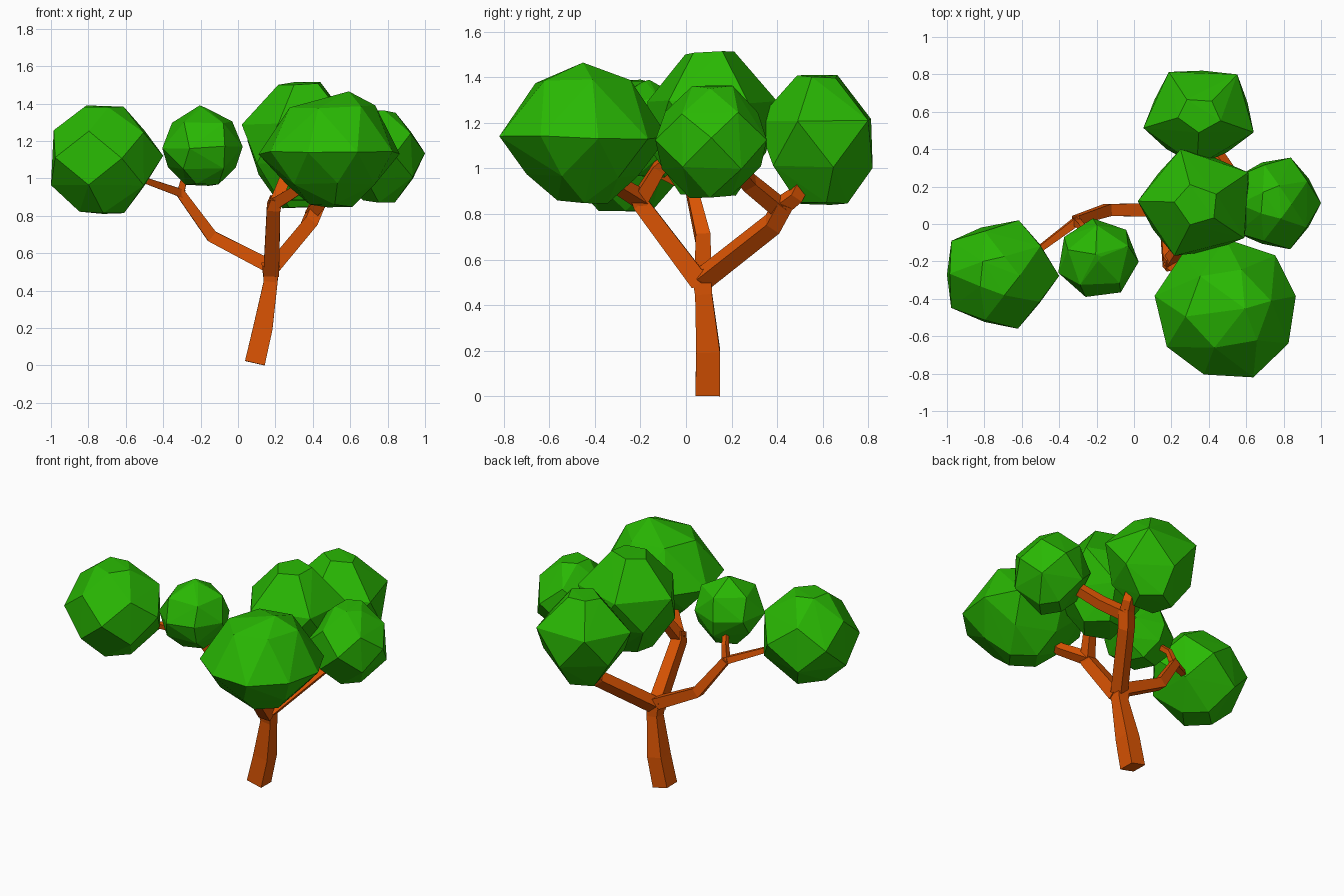
import bpy, bmesh, random
from math import sin, cos, tau, radians
from mathutils import Vector

random.seed(4)
cube = bpy.data.objects.get("Cube")
if cube:
    bpy.data.objects.remove(cube, do_unlink=True)


def make_material(name, colour):
    mat = bpy.data.materials.new(name)
    mat.use_nodes = True
    mat.diffuse_color = (*colour, 1)
    mat.node_tree.nodes["Principled BSDF"].inputs["Base Color"].default_value = (*colour, 1)
    return mat


LEAF = make_material("leaf green", (0.022, 0.48, 0.001))
BARK = make_material("orange bark", (0.72, 0.09, 0.001))


def finish(bm, name, mat):
    bmesh.ops.recalc_face_normals(bm, faces=bm.faces)
    mesh = bpy.data.meshes.new(name)
    bm.to_mesh(mesh)
    bm.free()
    mesh.materials.append(mat)
    obj = bpy.data.objects.new(name, mesh)
    bpy.context.collection.objects.link(obj)
    return obj


def limb(name, *stations):
    """Square tapering limb through stations of (x, y, z, half width)."""
    bm = bmesh.new()
    points = [Vector(s[:3]) for s in stations]
    rings = []
    for i, p in enumerate(points):
        ahead = points[min(i + 1, len(points) - 1)]
        behind = points[max(i - 1, 0)]
        along = (ahead - behind).normalized()
        # Keep the section square to the world axes
        if i == 0:
            u = Vector((0, 1, 0)) if abs(along.y) < 0.75 else Vector((1, 0, 0))
        u = (u - along * u.dot(along)).normalized()
        v = along.cross(u)
        w = stations[i][3]
        rings.append([bm.verts.new(p + u * a * w + v * b * w)
                      for a, b in ((1, 1), (-1, 1), (-1, -1), (1, -1))])
    for low, high in zip(rings, rings[1:]):
        for k in range(4):
            n = (k + 1) % 4
            bm.faces.new((low[k], low[n], high[n], high[k]))
    bm.faces.new(rings[0])
    bm.faces.new(rings[-1])
    return finish(bm, name, BARK)


def foliage(name, low, high, phase, rings, jitter=0.03):
    """Faceted clump: hull of vertex rings (height, radius, count, turn) fitted to a box."""
    pts = []
    for z, r, count, turn in rings:
        for k in range(count):
            a = radians(phase) + tau * (k + turn) / count
            wobble = Vector([random.uniform(-jitter, jitter) for _ in range(3)])
            pts.append(Vector((r * cos(a), r * sin(a), z)) + wobble)
    for axis in range(3):
        least = min(p[axis] for p in pts)
        span = max(p[axis] for p in pts) - least
        for p in pts:
            p[axis] = low[axis] + (p[axis] - least) / span * (high[axis] - low[axis])
    bm = bmesh.new()
    for p in pts:
        bm.verts.new(p)
    hull = bmesh.ops.convex_hull(bm, input=bm.verts)
    loose = [g for g in hull["geom_interior"] if isinstance(g, bmesh.types.BMVert)]
    bmesh.ops.delete(bm, geom=loose, context="VERTS")
    return finish(bm, name, LEAF)


# Trunk and three main limbs
limb("trunk", (0.09, 0.095, 0.012, 0.054), (0.133, 0.097, 0.2, 0.052),
     (0.175, 0.077, 0.45, 0.037), (0.172, 0.066, 0.555, 0.046))
limb("right_limb", (0.17, 0.075, 0.53, 0.037), (-0.14, 0.075, 0.69, 0.032),
     (-0.31, 0.02, 0.925, 0.024))
limb("front_limb", (0.178, 0.06, 0.5, 0.042), (0.19, -0.2, 0.845, 0.036),
     (0.205, -0.22, 0.89, 0.032))
limb("back_limb", (0.18, 0.075, 0.515, 0.038), (0.38, 0.38, 0.755, 0.037),
     (0.42, 0.43, 0.85, 0.036))

# Twigs reaching into the clumps
limb("far_right_twig", (-0.3, 0.02, 0.92, 0.022), (-0.5, -0.13, 0.99, 0.016),
     (-0.66, -0.25, 1.05, 0.014))
limb("near_right_twig", (-0.31, 0.015, 0.91, 0.02), (-0.285, -0.01, 1.01, 0.016),
     (-0.22, -0.11, 1.1, 0.014))
limb("front_twig", (0.19, -0.19, 0.86, 0.032), (0.32, -0.32, 0.94, 0.028),
     (0.4, -0.4, 1.05, 0.026))
limb("centre_twig", (0.195, -0.21, 0.85, 0.034), (0.25, -0.12, 1.0, 0.028),
     (0.3, 0.0, 1.1, 0.026))
limb("left_twig", (0.4, 0.42, 0.82, 0.034), (0.5, 0.28, 0.935, 0.032),
     (0.66, 0.17, 1.06, 0.028))
limb("back_twig", (0.4, 0.4, 0.82, 0.034), (0.44, 0.48, 0.88, 0.03),
     (0.44, 0.54, 1.0, 0.026))

# Leaf clumps: angular, round and peaked forms, and a broad lens for the front one
ANGULAR = ((0.92, 0.37, 5, 0), (0.3, 1, 5, 0), (-0.35, 0.86, 5, 0.5), (-0.9, 0.42, 5, 0.5))
ROUND = ((0.95, 0.36, 5, 0), (0.5, 0.82, 5, 0.5), (0.04, 1, 5, 0),
         (-0.45, 0.86, 5, 0.5), (-0.95, 0.36, 4, 0))
PEAKED = ((1, 0.1, 3, 0), (0.62, 0.78, 5, 0), (0, 1, 7, 0.5),
          (-0.5, 0.86, 5, 0), (-0.92, 0.42, 4, 0.5))
BROAD = ((1, 0.25, 1, 0), (0.72, 0.6, 6, 0), (-0.06, 1, 9, 0),
         (-0.6, 0.67, 6, 0.5), (-0.97, 0.28, 4, 0))
foliage("far_right_clump", (-1, -0.56, 0.81), (-0.4, 0.02, 1.39), 0, ROUND)
foliage("near_right_clump", (-0.405, -0.39, 0.96), (0.025, 0.03, 1.39), 20, PEAKED)
foliage("front_clump", (0.11, -0.82, 0.845), (0.865, -0.08, 1.465), 10, BROAD)
foliage("centre_clump", (0.02, -0.17, 0.88), (0.615, 0.4, 1.515), 33, ANGULAR)
foliage("left_clump", (0.55, -0.135, 0.87), (1, 0.355, 1.365), 0, ROUND)
foliage("back_clump", (0.05, 0.31, 0.84), (0.64, 0.82, 1.41), 50, ANGULAR)
